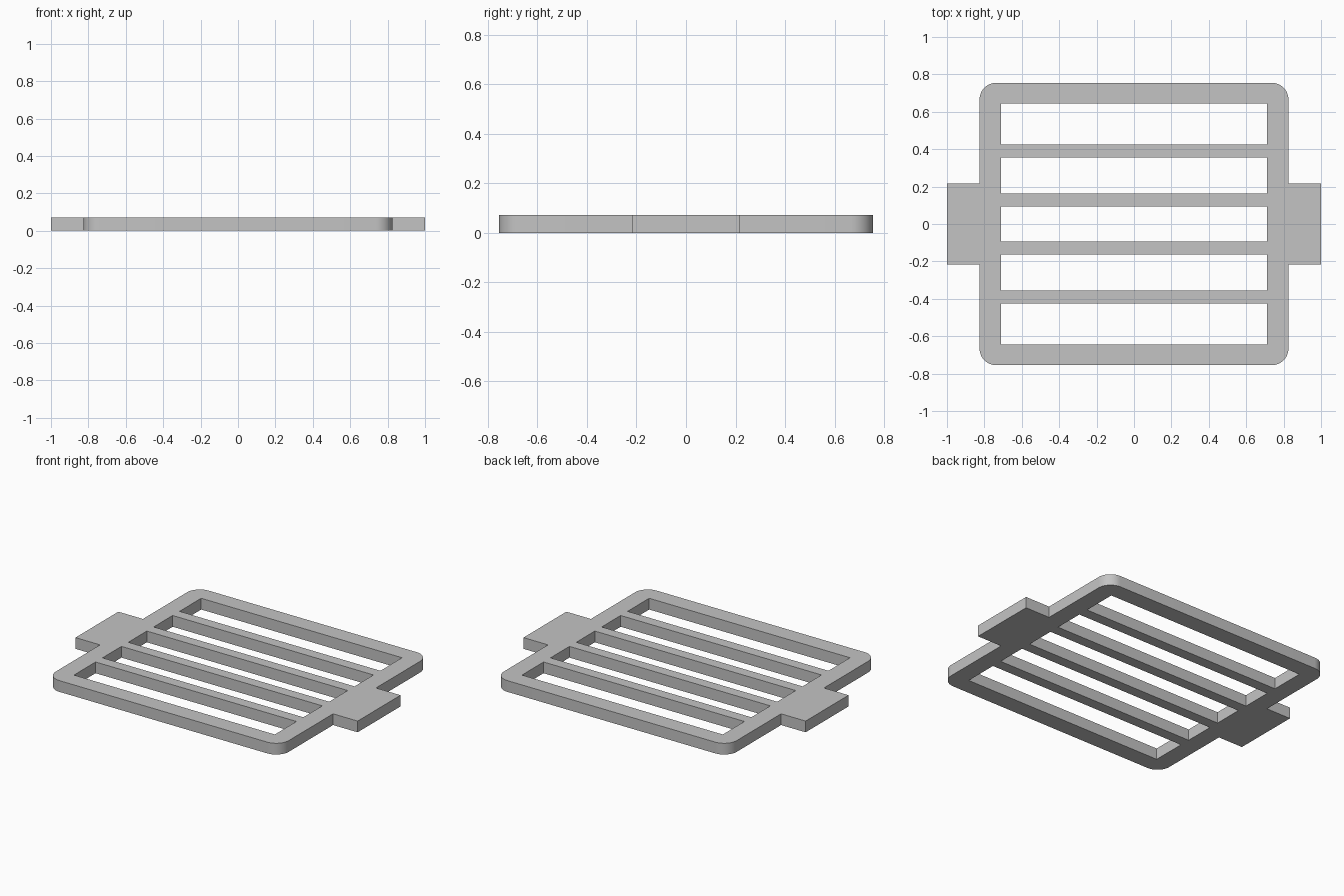
import bpy, bmesh
from math import cos, sin, pi, radians

if "Cube" in bpy.data.objects:
    bpy.data.objects.remove(bpy.data.objects["Cube"], do_unlink=True)

HEIGHT = 0.072
HALF_X, HALF_Y, RADIUS = 0.826, 0.755, 0.09
TAB_X, TAB_Y = 1.0, 0.217
SLOT_X = 0.712
ARC_STEPS = 12

grey = bpy.data.materials.new("plain grey")
grey.use_nodes = True
colour = (0.55, 0.55, 0.55, 1)
grey.diffuse_color = colour
grey.node_tree.nodes["Principled BSDF"].inputs["Base Color"].default_value = colour


def corner(cx, cy, start):
    """Quarter arc of a rounded corner, running counter-clockwise."""
    angles = [start + pi / 2 * i / ARC_STEPS for i in range(ARC_STEPS + 1)]
    return [(cx + RADIUS * cos(a), cy + RADIUS * sin(a)) for a in angles]


def add_loop(curve, points):
    spline = curve.splines.new('POLY')
    spline.points.add(len(points) - 1)
    for p, (x, y) in zip(spline.points, points):
        p.co = (x, y, 0, 1)
    spline.use_cyclic_u = True


curve = bpy.data.curves.new("grate_profile", 'CURVE')
curve.dimensions = '2D'
curve.fill_mode = 'BOTH'
curve.extrude = HEIGHT / 2

# Outer outline: one half with its tab, then the same half turned around
ax, ay = HALF_X - RADIUS, HALF_Y - RADIUS
half = corner(ax, -ay, -pi / 2)
half += [(HALF_X, -TAB_Y), (TAB_X, -TAB_Y), (TAB_X, TAB_Y), (HALF_X, TAB_Y)]
half += corner(ax, ay, 0)
add_loop(curve, half + [(-x, -y) for x, y in half])

# Five slots, leaving four bars between them
upper = [(0.163, 0.355), (0.425, 0.644)]
slots = [(-0.094, 0.094)] + upper + [(-b, -a) for a, b in upper]
for low, high in slots:
    add_loop(curve, [(-SLOT_X, low), (SLOT_X, low), (SLOT_X, high), (-SLOT_X, high)])

grate = bpy.data.objects.new("slotted_grate", curve)
bpy.context.collection.objects.link(grate)
grate.location.z = HEIGHT / 2
for other in bpy.context.selected_objects:
    other.select_set(False)
grate.select_set(True)
bpy.context.view_layer.objects.active = grate
bpy.ops.object.convert(target='MESH')
grate = bpy.context.object

# Weld the caps to the walls
bm = bmesh.new()
bm.from_mesh(grate.data)
bmesh.ops.remove_doubles(bm, verts=bm.verts, dist=0.0005)
bmesh.ops.recalc_face_normals(bm, faces=bm.faces)
bmesh.ops.dissolve_limit(bm, angle_limit=radians(1), verts=bm.verts, edges=bm.edges)
bm.to_mesh(grate.data)
bm.free()

grate.data.materials.clear()
grate.data.materials.append(grey)
bpy.ops.object.shade_smooth_by_angle(angle=radians(30))
